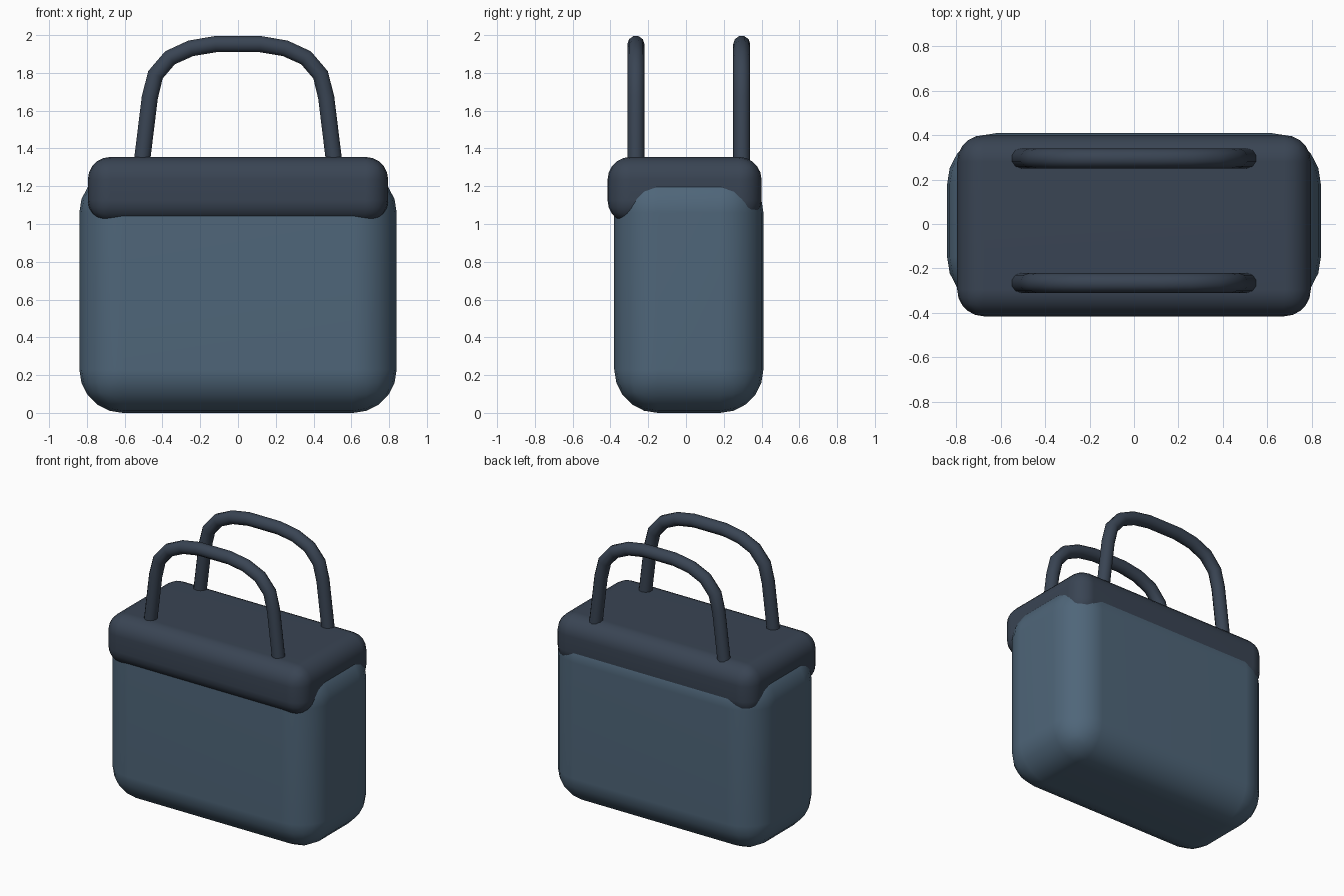
import bpy
import bmesh
from mathutils import Vector

cube = bpy.data.objects.get("Cube")
if cube:
    bpy.data.objects.remove(cube, do_unlink=True)


def make_material(name, rgb):
    mat = bpy.data.materials.new(name)
    mat.use_nodes = True
    colour = (*rgb, 1.0)
    mat.diffuse_color = colour
    shader = mat.node_tree.nodes["Principled BSDF"]
    shader.inputs["Base Color"].default_value = colour
    shader.inputs["Roughness"].default_value = 0.8
    return mat


slate_blue = make_material("slate blue", (0.078, 0.132, 0.192))
dark_slate = make_material("dark slate", (0.041, 0.058, 0.087))


def rounded_box(name, low, high, radius, segments, mat):
    """Box between two corners with every edge rounded."""
    low, high = Vector(low), Vector(high)
    centre, size = (low + high) / 2, high - low
    bm = bmesh.new()
    bmesh.ops.create_cube(bm, size=1)
    for v in bm.verts:
        v.co = v.co * size
    bmesh.ops.bevel(bm, geom=bm.edges[:], offset=radius, offset_type='OFFSET',
                    segments=segments, profile=0.5, affect='EDGES')
    for face in bm.faces:
        face.smooth = True
    mesh = bpy.data.meshes.new(name)
    bm.to_mesh(mesh)
    bm.free()
    mesh.materials.append(mat)
    obj = bpy.data.objects.new(name, mesh)
    obj.location = centre
    bpy.context.collection.objects.link(obj)
    # keeps the broad sides flat next to the soft edges
    normals = obj.modifiers.new("flat sides", 'WEIGHTED_NORMAL')
    normals.keep_sharp = True
    return obj


def handle(name, y, half_path, thickness, mat):
    """Arched tube mirrored about x = 0."""
    path = half_path + [(-x, z) for x, z in reversed(half_path)]
    curve = bpy.data.curves.new(name, 'CURVE')
    curve.dimensions = '3D'
    curve.bevel_depth = thickness
    curve.bevel_resolution = 3
    curve.use_fill_caps = True
    spline = curve.splines.new('POLY')
    spline.points.add(len(path) - 1)
    for point, (x, z) in zip(spline.points, path):
        point.co = (x, y, z, 1)
    curve.materials.append(mat)
    obj = bpy.data.objects.new(name, curve)
    bpy.context.collection.objects.link(obj)
    # turn the tube into a smooth mesh
    bpy.ops.object.select_all(action='DESELECT')
    obj.select_set(True)
    bpy.context.view_layer.objects.active = obj
    bpy.ops.object.convert(target='MESH')
    bpy.ops.object.shade_smooth_by_angle(angle=1.0)
    return obj


# Bag body
rounded_box("bag_body", (-0.84, -0.38, 0), (0.84, 0.41, 1.29), 0.23, 5, slate_blue)

# Lid that overhangs the front
rounded_box("lid", (-0.795, -0.415, 1.005), (0.795, 0.4, 1.355), 0.12, 5, dark_slate)

# Pair of carrying handles
arch = [(-0.515, 1.27), (-0.505, 1.36), (-0.467, 1.67), (-0.437, 1.79),
        (-0.36, 1.88), (-0.25, 1.93), (-0.12, 1.952), (0, 1.956)]
for name, y in (("front_handle", -0.265), ("back_handle", 0.295)):
    handle(name, y, arch[:-1], 0.045, dark_slate)
